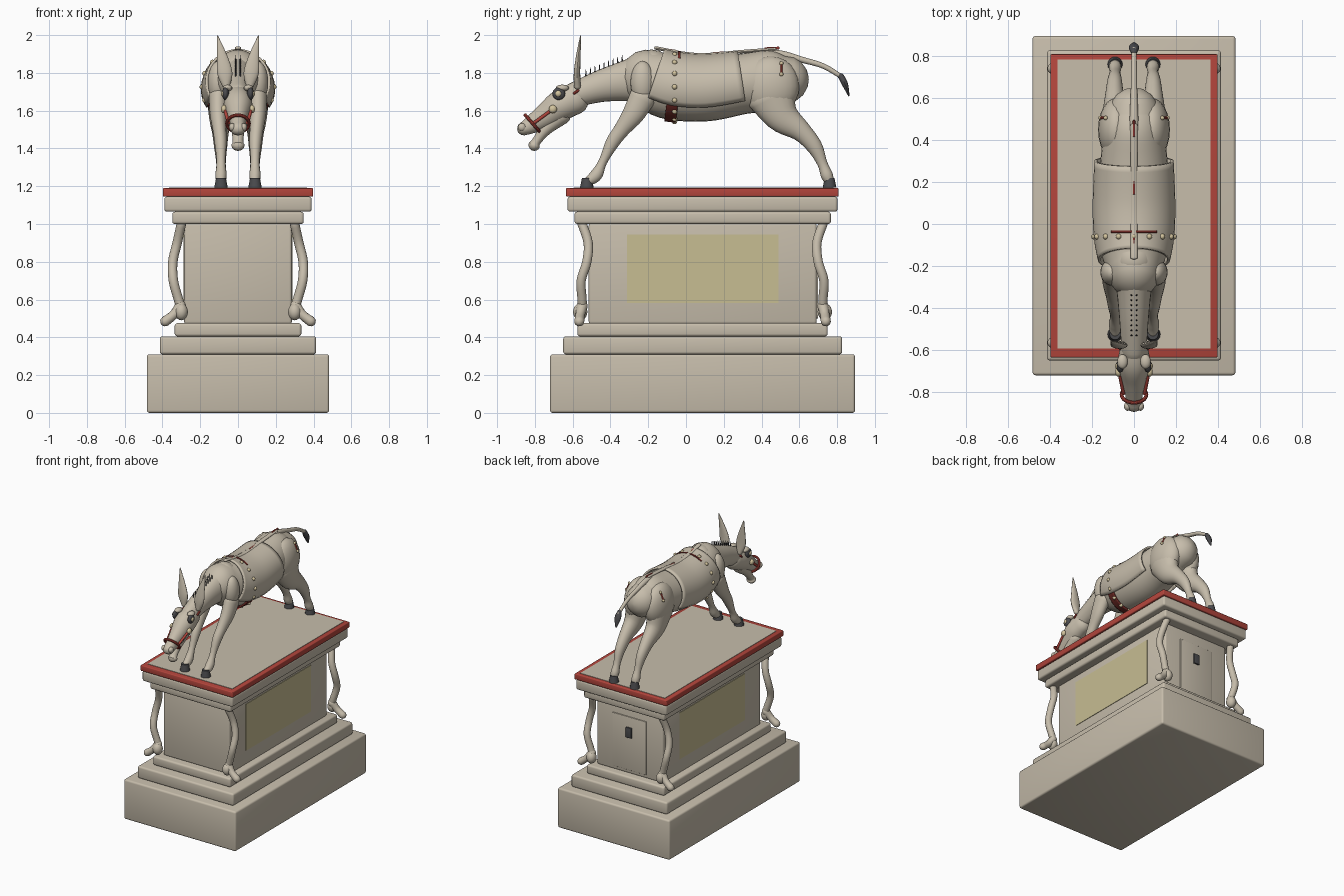
import bpy, bmesh, math
from mathutils import Vector, Matrix

cube = bpy.data.objects.get("Cube")
if cube:
    bpy.data.objects.remove(cube)


def material(name, rgb):
    m = bpy.data.materials.new(name)
    m.use_nodes = True
    m.diffuse_color = (*rgb, 1)
    m.node_tree.nodes["Principled BSDF"].inputs["Base Color"].default_value = (*rgb, 1)
    return m


STONE = material("warm stone", (.57, .51, .41))
RED = material("red trim", (.45, .06, .045))
DARK_RED = material("dark red leather", (.17, .025, .02))
PLAQUE = material("pale yellow", (.57, .51, .29))
GREY = material("dark grey", (.07, .07, .075))
CREAM = material("cream studs", (.65, .55, .34))


def finish(name, bm, mat, smooth=True):
    bmesh.ops.recalc_face_normals(bm, faces=bm.faces)
    mesh = bpy.data.meshes.new(name)
    bm.to_mesh(mesh)
    bm.free()
    mesh.materials.append(mat)
    ob = bpy.data.objects.new(name, mesh)
    bpy.context.collection.objects.link(ob)
    if smooth:
        bpy.ops.object.select_all(action='DESELECT')
        ob.select_set(True)
        bpy.context.view_layer.objects.active = ob
        bpy.ops.object.shade_smooth_by_angle(angle=math.radians(40))
    return ob


def box(name, x, y, z, mat, bevel=.014):
    """Box from (min, max) ranges with rounded edges."""
    bm = bmesh.new()
    lo, hi = map(Vector, zip(x, y, z))
    bmesh.ops.create_cube(bm, size=1, matrix=Matrix.Translation((lo + hi) / 2)
                          @ Matrix.Diagonal((*(hi - lo), 1)))
    if bevel:
        bmesh.ops.bevel(bm, geom=bm.edges[:], offset=bevel, segments=3, profile=.5, affect='EDGES')
    return finish(name, bm, mat)


def ball(name, centre, radii, mat, seg=20):
    bm = bmesh.new()
    bmesh.ops.create_uvsphere(bm, u_segments=seg, v_segments=seg // 2, radius=1,
                              matrix=Matrix.Translation(centre) @ Matrix.Diagonal((*radii, 1)))
    return finish(name, bm, mat)


def cone(name, centre, r1, r2, h, mat, seg=16):
    bm = bmesh.new()
    bmesh.ops.create_cone(bm, cap_ends=True, segments=seg, radius1=r1, radius2=r2, depth=h,
                          matrix=Matrix.Translation(centre))
    return finish(name, bm, mat)


def spline(pts, steps=5):
    """Smooth stations (x, y, z, half width, half height) by Catmull-Rom."""
    out = []
    for i in range(len(pts) - 1):
        a, b, c, d = (pts[max(0, min(len(pts) - 1, i + k))] for k in (-1, 0, 1, 2))
        for s in range(steps):
            t = s / steps
            out.append([(2*q + (r - p)*t + (2*p - 5*q + 4*r - w)*t*t + (3*q - p - 3*r + w)*t**3) / 2
                        for p, q, r, w in zip(a, b, c, d)])
    return out + [list(pts[-1])]


def loft(name, pts, mat, side=1, arc=None, n=20, steps=5):
    """Elliptical sections along a path; arc in degrees makes an open shell."""
    st = spline([(p[0] * side, *p[1:]) for p in pts], steps)
    pos = [Vector(s[:3]) for s in st]
    rings = []
    for i, s in enumerate(st):
        tan = (pos[min(i + 1, len(st) - 1)] - pos[max(i - 1, 0)]).normalized()
        rings.append((pos[i], tan, s[3], s[4]))
    if not arc:  # rounded ends
        def dome(ring, sign):
            c, t, w, h = ring
            return [(c + t * sign * min(w, h) * math.sin(a), t, w * math.cos(a), h * math.cos(a))
                    for a in (.4, .8, 1.2, 1.5)]
        rings = dome(rings[0], -1)[::-1] + rings + dome(rings[-1], 1)
    a0, a1 = map(math.radians, arc or (0, 360))
    count = n + 1 if arc else n
    bm = bmesh.new()
    grid = []
    for c, t, w, h in rings:
        across = (Vector((1, 0, 0)) - t * t.x).normalized()
        up = across.cross(t)
        grid.append([bm.verts.new(c + across * w * math.cos(a) + up * h * math.sin(a))
                     for a in (a0 + (a1 - a0) * k / n for k in range(count))])
    for g, k in zip(grid, grid[1:]):
        for j in range(n):
            m = (j + 1) % count
            bm.faces.new((g[j], g[m], k[m], k[j]))
    if not arc:
        bm.faces.new(grid[0])
        bm.faces.new(grid[-1])
    return finish(name, bm, mat)


def shell(name, pts, mat, arc, thick, n=28):
    ob = loft(name, pts, mat, arc=arc, n=n)
    mod = ob.modifiers.new("thickness", 'SOLIDIFY')
    mod.thickness, mod.offset = thick, 0
    return ob


# Pedestal tiers: half width, front y, back y, bottom z, top z
for name, w, y0, y1, z0, z1 in (
        ("plinth", .483, -.72, .895, 0, .31),
        ("lower_step", .414, -.65, .827, .31, .405),
        ("upper_step", .335, -.575, .75, .405, .475),
        ("pedestal_body", .285, -.515, .692, .47, 1.005),
        ("lower_cornice", .348, -.59, .767, 1.0, 1.065),
        ("upper_cornice", .39, -.627, .802, 1.065, 1.145)):
    box(name, (-w, w), (y0, y1), (z0, z1), STONE)
box("red_slab", (-.398, .398), (-.635, .808), (1.145, 1.19), RED, .006)
box("deck", (-.365, .365), (-.592, .782), (1.18, 1.193), STONE, 0)

# Plaques on both sides, door at the back
for s in (1, -1):
    box("side_plaque", sorted((s * .28, s * .289)), (-.313, .49), (.583, .945), PLAQUE, 0)
box("back_door", (-.145, .145), (.685, .699), (.5, .915), STONE, .003)
box("door_lock", (-.025, .025), (.69, .71), (.755, .835), GREY, .004)

# Curved corner brackets with scroll feet
bracket = [(.30, -.55, 1.0), (.322, -.518, .9), (.345, -.525, .8), (.342, -.555, .7), (.315, -.55, .6), (.30, -.55, .55)]
for s in (1, -1):
    for back in (False, True):
        def place(p, r):
            return (p[0], .175 - p[1] if back else p[1], p[2], r, r)
        loft("corner_bracket", [place(p, .025) for p in bracket], STONE, s, n=14)
        loft("bracket_foot", [place((.305, -.55, .565), .03), place((.34, -.56, .52), .025),
                              place((.385, -.565, .485), .027)], STONE, s, n=14)
        ball("bracket_knob", (s * .3, place((0, -.56, 0), 0)[1], .535), (.035, .038, .045), STONE)

# Trunk, neck and head
trunk = [(0, -.22, 1.78, .13, .145), (0, -.1, 1.735, .163, .177), (0, .1, 1.715, .17, .172),
         (0, .3, 1.742, .16, .16), (0, .45, 1.76, .14, .16), (0, .53, 1.765, .12, .125)]
loft("trunk", trunk, STONE, n=32)
loft("neck", [(0, -.6, 1.68, .06, .065), (0, -.45, 1.73, .07, .085), (0, -.3, 1.76, .086, .113),
              (0, -.17, 1.775, .115, .15)], STONE, n=24)
loft("head", [(0, -.585, 1.662, .066, .08), (0, -.66, 1.63, .076, .082), (0, -.74, 1.575, .058, .066),
              (0, -.82, 1.525, .04, .047), (0, -.858, 1.505, .042, .036)], STONE, n=24)
loft("lower_jaw", [(0, -.66, 1.575, .048, .05), (0, -.74, 1.505, .036, .034), (0, -.79, 1.44, .028, .024),
                   (0, -.803, 1.418, .035, .031)], STONE)

# Blanket, girth strap and spine strap
shell("blanket", [(0, -.17, 1.757, .165, .172), (0, -.06, 1.725, .185, .18), (0, .1, 1.715, .19, .179),
                  (0, .3, 1.742, .182, .168)], STONE, (-32, 212), .014)
shell("girth_strap", [(0, -.09, 1.732, .18, .184), (0, -.03, 1.724, .184, .184)], DARK_RED, (-165, -15), .012)
shell("top_strap", [(0, -.042, 1.724, .187, .187), (0, -.03, 1.724, .187, .187)], DARK_RED, (55, 125), .008)
for k in range(16):
    a = math.radians(22.5 * k)
    ball("girth_stud", (.19 * math.cos(a), -.06, 1.726 + .184 * math.sin(a)), (.014,) * 3, CREAM, 12)
spine = [(0, -.16, 1.932), (0, 0, 1.902), (0, .12, 1.897), (0, .3, 1.913), (0, .47, 1.925)]
loft("spine_strap", [(*p, .017, .009) for p in spine], STONE, n=12)
for y, z, slope in ((-.1, 1.922, -.15), (.18, 1.905, .05), (.455, 1.93, .05)):
    loft("spine_mark", [(0, y - .035, z - .035 * slope, .006, .007),
                        (0, y + .035, z + .035 * slope, .006, .007)], RED, n=8)

# Tail
loft("tail", [(0, .45, 1.91, .022, .015), (0, .52, 1.895, .02, .02), (0, .62, 1.868, .016, .016),
              (0, .73, 1.835, .014, .014), (0, .83, 1.775, .012, .012)], STONE, n=12)
loft("tail_tuft", [(0, .82, 1.782, .016, .016), (0, .842, 1.74, .025, .016), (0, .862, 1.68, .006, .004)], GREY, n=12)

# Noseband
bm_axis = Matrix.Rotation(math.radians(-49), 4, 'X')
bpy.ops.mesh.primitive_torus_add(major_radius=.059, minor_radius=.009, major_segments=32, minor_segments=10)
band = bpy.context.object
band.name = "noseband"
band.matrix_world = Matrix.Translation((0, -.812, 1.532)) @ bm_axis
band.data.materials.append(RED)
bpy.ops.object.shade_smooth_by_angle()

front_leg = [(.105, -.23, 1.67, .05, .07), (.105, -.28, 1.58, .044, .058), (.098, -.34, 1.5, .036, .042),
             (.092, -.39, 1.43, .032, .036), (.09, -.44, 1.33, .023, .023), (.09, -.475, 1.26, .03, .033),
             (.09, -.515, 1.228, .025, .025)]
hind_leg = [(.09, .45, 1.68, .075, .13), (.092, .51, 1.57, .062, .09), (.093, .61, 1.49, .045, .055),
            (.092, .68, 1.41, .035, .042), (.09, .722, 1.32, .025, .027), (.09, .745, 1.26, .03, .032),
            (.09, .758, 1.228, .025, .025)]
for s in (1, -1):
    # Legs, shoulders, haunches and hooves
    loft("front_leg", front_leg, STONE, s)
    loft("hind_leg", hind_leg, STONE, s)
    ball("shoulder", (s * .105, -.23, 1.75), (.055, .064, .112), STONE, 24)
    ball("haunch", (s * .085, .45, 1.73), (.086, .15, .158), STONE, 24)
    for y in (-.525, .76):
        cone("hoof", (s * .09, y, 1.218), .036, .026, .052, GREY)
    # Ears, eyes, nostrils
    loft("ear", [(.062, -.575, 1.73, .02, .018), (.07, -.577, 1.8, .04, .017), (.085, -.57, 1.89, .027, .012),
                 (.108, -.558, 1.995, .003, .003)], STONE, s, n=16)
    ball("eye_socket", (s * .066, -.673, 1.69), (.018, .034, .034), GREY)
    ball("eye", (s * .078, -.676, 1.69), (.012, .017, .017), CREAM, 14)
    ball("brow", (s * .055, -.655, 1.72), (.025, .035, .018), STONE, 16)
    ball("nostril", (s * .03, -.868, 1.512), (.018, .022, .022), STONE, 14)
    # Bridle and harness marks
    loft("cheek_strap", [(.05, -.805, 1.535, .009, .009), (.07, -.705, 1.608, .009, .009)], RED, s, n=10)
    ball("bridle_stud", (s * .074, -.705, 1.608), (.016, .022, .022), CREAM, 14)
    loft("temple_mark", [(.066, -.592, 1.692, .007, .007), (.068, -.572, 1.706, .007, .007)], RED, s, n=8)
    loft("hip_mark", [(.134, .505, 1.85, .006, .006), (.159, .505, 1.795, .006, .006)], RED, s, n=8)
    for x, z in ((.135, 1.85), (.16, 1.793)):
        ball("hip_stud", (s * x, .505, z), (.011,) * 3, CREAM, 10)
    # Mane bristles
    for k in range(9):
        y = -.53 + .024 * k
        cone("mane_bristle", (s * .012, y, 1.798 + .4 * (y + .53)), .005, .001, .04, GREY, 6)
